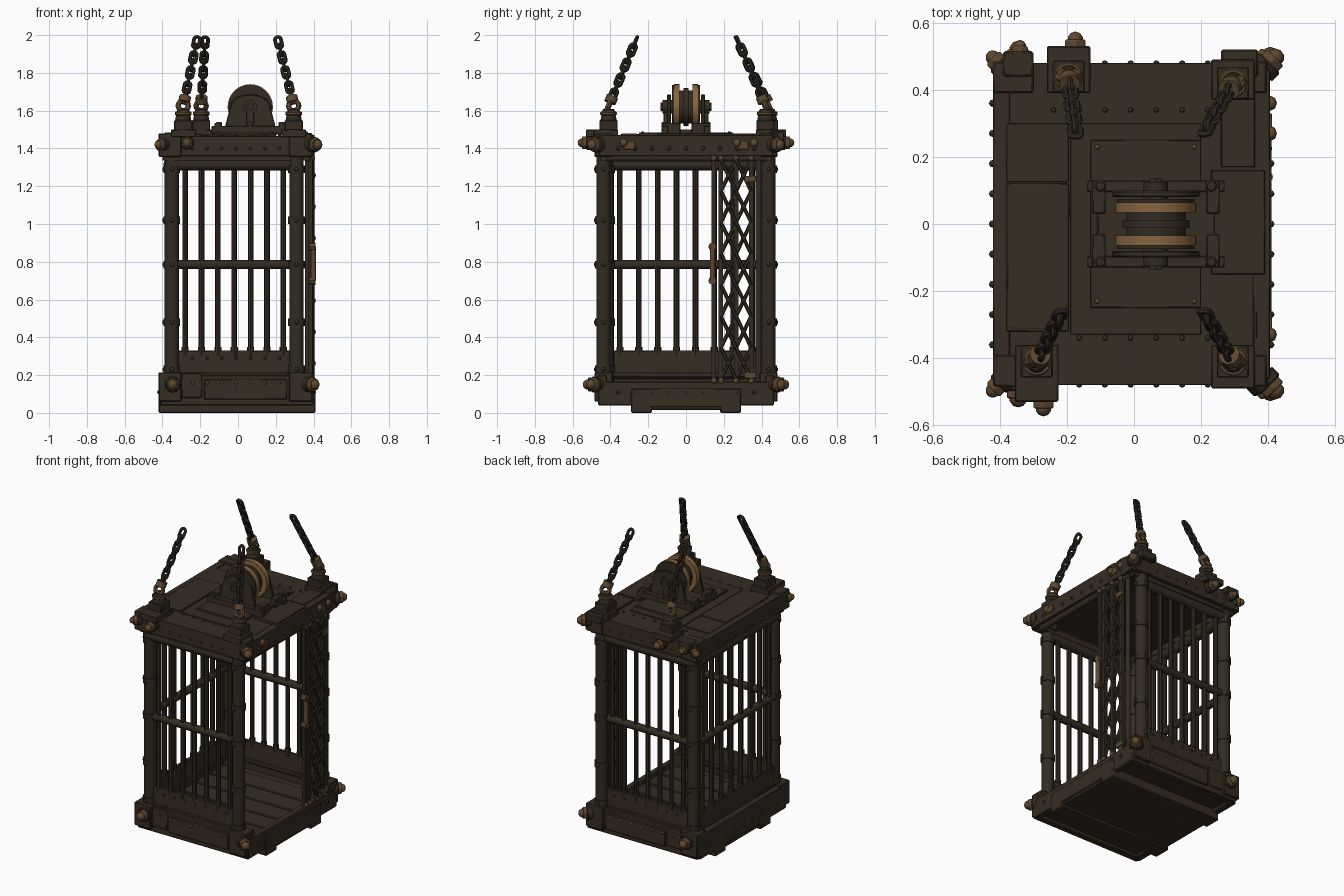
import bpy, bmesh, math
from mathutils import Vector, Matrix

if "Cube" in bpy.data.objects:
    bpy.data.objects.remove(bpy.data.objects["Cube"])

PLATE, IRON, CHAIN, WORN, BRASS = range(5)
COLOURS = [("brown plate", (0.037, 0.026, 0.016)), ("dark iron", (0.032, 0.024, 0.015)),
           ("chain steel", (0.028, 0.022, 0.015)), ("worn bronze", (0.11, 0.064, 0.029)),
           ("bright bronze", (0.24, 0.13, 0.052))]
MATS = []
for label, rgb in COLOURS:
    m = bpy.data.materials.new(label)
    m.use_nodes = True
    m.diffuse_color = (*rgb, 1)
    m.node_tree.nodes["Principled BSDF"].inputs["Base Color"].default_value = (*rgb, 1)
    MATS.append(m)


class Part:
    """Collects primitives in one mesh object."""
    def __init__(self, name):
        self.name, self.bm = name, bmesh.new()

    def paint(self, verts, mat):
        for f in {f for v in verts for f in v.link_faces}:
            f.material_index = mat

    def box(self, x, y, z, mat=PLATE):
        size = [b - a for a, b in (x, y, z)]
        mid = [(a + b) / 2 for a, b in (x, y, z)]
        mtx = Matrix.Translation(mid) @ Matrix.Diagonal((*size, 1))
        self.paint(bmesh.ops.create_cube(self.bm, size=1, matrix=mtx)["verts"], mat)

    def rod(self, a, b, r, mat=IRON, sides=12, r2=None):
        a, b = Vector(a), Vector(b)
        turn = (b - a).to_track_quat("Z", "Y").to_matrix().to_4x4()
        mtx = Matrix.Translation((a + b) / 2) @ turn
        res = bmesh.ops.create_cone(self.bm, cap_ends=True, segments=sides, radius1=r,
                                    radius2=r if r2 is None else r2, depth=(b - a).length, matrix=mtx)
        self.paint(res["verts"], mat)

    def ball(self, p, size, mat=IRON, u=8, v=6):
        mtx = Matrix.Translation(p) @ Matrix.Diagonal((*size, 1))
        self.paint(bmesh.ops.create_uvsphere(self.bm, u_segments=u, v_segments=v, radius=1, matrix=mtx)["verts"], mat)

    def bolt(self, p, out, r=.043):
        # flange, hexagonal nut and domed end
        p, out = Vector(p), Vector(out).normalized()
        self.rod(p - out * .03, p + out * .008, r, IRON, 12)
        self.rod(p, p + out * .03, r * .92, WORN, 6)
        self.ball(p + out * .03, (r * .62,) * 3, WORN, 10, 8)

    def link(self, centre, along, across, radius, half, wire, mat=CHAIN, n=16, k=6):
        # stadium-shaped loop; half = 0 gives a round ring
        normal, rings = along.cross(across), []
        for i in range(n):
            t = (i + 0.5) * math.tau / n
            out = across * math.cos(t) + along * math.sin(t)
            c = centre + out * radius + along * math.copysign(half, math.sin(t))
            rings.append([self.bm.verts.new(c + wire * (out * math.cos(s) + normal * math.sin(s)))
                          for s in (j * math.tau / k for j in range(k))])
        for i in range(n):
            p, q = rings[i], rings[(i + 1) % n]
            for j in range(k):
                f = self.bm.faces.new((p[j], p[(j + 1) % k], q[(j + 1) % k], q[j]))
                f.material_index = mat

    def profile(self, pts, y0, y1, mat=PLATE):
        f = self.bm.faces.new([self.bm.verts.new((x, y0, z)) for x, z in pts])
        ext = bmesh.ops.extrude_face_region(self.bm, geom=[f])["geom"]
        top = [g for g in ext if isinstance(g, bmesh.types.BMVert)]
        bmesh.ops.translate(self.bm, verts=top, vec=(0, y1 - y0, 0))
        self.paint(top, mat)

    def done(self, bevel=0):
        bmesh.ops.recalc_face_normals(self.bm, faces=self.bm.faces)
        mesh = bpy.data.meshes.new(self.name)
        self.bm.to_mesh(mesh)
        self.bm.free()
        for m in MATS:
            mesh.materials.append(m)
        ob = bpy.data.objects.new(self.name, mesh)
        bpy.context.collection.objects.link(ob)
        bpy.ops.object.select_all(action="DESELECT")
        ob.select_set(True)
        bpy.context.view_layer.objects.active = ob
        bpy.ops.object.shade_smooth_by_angle(angle=math.radians(40))
        if bevel:
            mod = ob.modifiers.new("edge_bevel", "BEVEL")
            mod.width, mod.limit_method, mod.angle_limit = bevel, "ANGLE", math.radians(50)


def spread(a, b, n):
    return [a + (b - a) * i / (n - 1) for i in range(n)]


SIDES = (-1, 1)

# Floor and underframe
p = Part("floor_base")
p.box((-.40, .39), (-.45, .45), (.06, .14))
p.box((-.41, .40), (-.29, .29), (.015, .07))
p.box((.39, .41), (-.29, .29), (.03, .13))
for s in SIDES:
    p.box((-.42, .41), sorted((s * .18, s * .29)), (0, .05))
    p.box((-.41, .40), sorted((s * .42, s * .465)), (.04, .20))
    p.box((-.18, .26), sorted((s * .46, s * .475)), (.07, .18))
    p.box((-.30, -.19), sorted((s * .46, s * .472)), (.08, .21))
p.box((-.42, -.375), (-.45, .45), (.04, .20))
p.box((.36, .40), (-.45, .45), (.04, .165))
for y in spread(-.3, .3, 5):
    p.box((-.37, .35), (y - .07, y + .07), (.13, .147))
p.done(.005)

# Low wall panels below the bars
p = Part("lower_panels")
for s in SIDES:
    p.box((-.34, .29), sorted((s * .415, s * .435)), (.18, .33))
    p.box((-.32, .27), sorted((s * .405, s * .445)), (.19, .215))
p.box((-.375, -.35), (-.41, .41), (.18, .33))
p.box((-.385, -.34), (-.40, .40), (.19, .215))
p.done(.004)

# Roof: slab, rim beams, overlapping plates and worn seams
p = Part("roof")
p.box((-.40, .38), (-.46, .46), (1.40, 1.465))
for s in SIDES:
    p.box((-.42, .40), sorted((s * .43, s * .48)), (1.36, 1.465))
    p.box((-.40, .38), sorted((s * .40, s * .455)), (1.335, 1.37))
p.box((-.42, -.37), (-.46, .46), (1.36, 1.47))
p.box((.355, .405), (-.46, .46), (1.36, 1.47))
p.box((-.38, -.195), (-.32, .12), (1.45, 1.477))
p.box((-.38, -.195), (.125, .30), (1.45, 1.473))
p.box((-.19, .20), (-.33, .30), (1.45, 1.473))
p.box((-.13, .20), (-.25, .25), (1.46, 1.485))
p.box((.23, .39), (-.15, .16), (1.45, 1.482))
p.box((.26, .36), (.17, .40), (1.45, 1.478))
for y in (-.30, .30):
    p.box((.40, .411), (y - .03, y + .03), (1.395, 1.435), WORN)
for y in (-.31, .12):
    p.box((-.37, -.22), (y - .002, y + .002), (1.475, 1.479), WORN)
for x, y in ((-.193, .06), (.365, -.30), (-.378, -.16)):
    p.box((x - .002, x + .002), (y - .04, y + .04), (1.46, 1.479), WORN)
p.done(.005)

# Corner posts with ring collars
p = Part("corner_posts")
for s in SIDES:
    for x, y in ((-.35, s * .42), (.31, s * .437)):
        p.rod((x, y, .12), (x, y, 1.38), .038, IRON, 16)
        for z in (.23, .48, .785, 1.02, 1.29):
            p.rod((x, y, z - .02), (x, y, z + .02), .044, IRON, 16)
            p.ball((x, y + s * .043, z), (.012, .008, .012))
            p.ball((x + math.copysign(.043, x), y, z), (.008, .012, .012))
p.rod((.37, .385, .1), (.37, .385, 1.38), .016)
p.done()

# Bars with horizontal rails on three walls
p = Part("cage_bars")
RAILS = ((.785, .024), (1.315, .032))
for s in SIDES:
    for x in spread(-.28, .24, 7):
        p.rod((x, s * .425, .30), (x, s * .425, 1.36), .015, IRON, 8)
        p.rod((x, s * .425, .325), (x, s * .425, .35), .019, IRON, 8)
    for z, r in RAILS:
        p.rod((-.35, s * .425, z), (.31, s * .425, z), r)
for y in spread(-.35, .35, 8):
    p.rod((-.363, y, .30), (-.363, y, 1.36), .015, IRON, 8)
    p.rod((-.363, y, .325), (-.363, y, .35), .019, IRON, 8)
for z, r in RAILS:
    p.rod((-.363, -.43, z), (-.363, .43, z), r)
p.rod((.37, -.42, 1.35), (.37, .42, 1.35), .02)
p.done()

# Folded lattice gate with handle
p = Part("folding_gate")
GY = (.185, .265, .345)
for y in GY + (.148,):
    p.box((.372, .395), (y - .012, y + .012), (.16, 1.36), IRON)
    for z in (.17, 1.35):
        p.ball((.396, y, z), (.012, .016, .016), WORN)
ZS = spread(.18, 1.34, 8)
for y0, y1 in zip(GY, GY[1:]):
    for z0, z1 in zip(ZS, ZS[1:]):
        p.rod((.385, y0, z0), (.385, y1, z1), .010, IRON, 6)
        p.rod((.396, y1, z0), (.396, y0, z1), .010, IRON, 6)
        p.ball((.402, (y0 + y1) / 2, (z0 + z1) / 2), (.01, .014, .014))
p.rod((.40, .14, .70), (.40, .14, .88), .014, WORN)
for z in (.70, .88):
    p.rod((.375, .14, z), (.41, .14, z), .022, WORN, 8)
for z in (.20, 1.24):
    p.box((.39, .405), (.31, .37), (z - .015, z + .015), WORN)
p.done()

# Corner brackets, each with one bolt on its outer corner
p = Part("corner_brackets")
for s in SIDES:
    for x0, x1, side in ((-.42, -.30, -1), (.27, .395, 1)):
        p.box((x0, x1), sorted((s * .39, s * .485)), (.06, .215))
        p.box((x0, x1), sorted((s * .39, s * .485)), (1.355, 1.48))
        p.bolt((side * .40, s * .475, 1.42), (side, s, 0), .043 if side > 0 else .035)
    p.bolt((.385, s * .48, .15), (1, s, 0))
    p.bolt((-.345, s * .49, .15), (0, s, 0))
p.box((.26, .37), (.44, .52), (1.44, 1.49))
p.box((-.39, -.30), (.44, .515), (1.44, 1.485))
p.bolt((-.34, .50, 1.43), (0, 1, 0), .03)
p.done(.005)

# Rivets along the beams and roof
p = Part("rivets")
for s in SIDES:
    for x in spread(-.24, .22, 7):
        p.ball((x, s * .48, 1.40), (.009, .008, .009))
        p.ball((x, s * .475, .16), (.009, .008, .009), WORN)
        p.ball((x, s * .437, .29), (.008, .007, .008))
        p.ball((x, s * .34, 1.468), (.008, .008, .008))
    for y in spread(-.36, .36, 9):
        p.ball((s * .405 - .008, y, .11), (.016, .012, .012))
        p.ball((s * .41 - .007, y, 1.40), (.016, .012, .012))
for y in (-.33, .27, .36):
    p.ball((.408, y, 1.43), (.018, .022, .022), WORN)
for x in (-.11, .18):
    for y in spread(-.23, .23, 4):
        p.ball((x, y, 1.485), (.008, .008, .006), WORN)
p.done()

# Pulley on top: mount, side cheeks, grooved wheel and axle
CX, CZ = .065, 1.62
p = Part("pulley_mount")
p.box((-.11, .24), (-.12, .12), (1.475, 1.50))
cheek = [(CX + .105 * math.cos(t), CZ + .005 + .06 * math.sin(t)) for t in spread(0, math.pi, 11)]
cheek += [(CX - .13, 1.53), (CX - .13, 1.49), (CX + .13, 1.49), (CX + .13, 1.53)]
for s in SIDES:
    p.profile(cheek, s * .08, s * .10)
    p.box((-.14, .27), sorted((s * .095, s * .13)), (1.475, 1.52))
    p.box((CX - .02, CX + .02), sorted((s * .09, s * .12)), (1.50, 1.60))
    for x in (-.10, CX, .23):
        p.rod((x, s * .113, 1.51), (x, s * .113, 1.54), .018, IRON, 6)
    for x in (-.125, .215):
        p.box((x, x + .04), sorted((s * .03, s * .13)), (1.475, 1.535))
p.done(.004)

p = Part("pulley_wheel")
p.rod((CX, -.07, CZ), (CX, .07, CZ), .088, IRON, 32)
p.rod((CX, -.012, CZ), (CX, .012, CZ), .10, IRON, 32)
for s in SIDES:
    p.rod((CX, s * .064, CZ), (CX, s * .074, CZ), .115, IRON, 32)
    p.rod((CX, s * .034, CZ), (CX, s * .064, CZ), .12, BRASS, 32)
    p.rod((CX, s * .07, CZ), (CX, s * .125, CZ), .036, IRON, 16)
    p.rod((CX, s * .125, CZ), (CX, s * .135, CZ), .022, IRON, 6)
p.done()

# Four suspension chains with anchors
ANCHORS = {"front_right": (-.29, -.41, -.22, -.27, .53), "front_left": (.295, -.41, .215, -.27, .49),
           "back_left": (.295, .42, .215, .28, .49), "back_right": (-.195, .44, -.175, .275, .53)}
for name, (x, y, tx, ty, edge) in ANCHORS.items():
    s = math.copysign(1, y)
    p = Part("chain_anchor_" + name)
    p.box((x - .065, x + .065), sorted((y - s * .05, s * edge)), (1.46, 1.50))
    p.box((x - .048, x + .048), (y - .048, y + .048), (1.49, 1.55), IRON)
    p.rod((x, y, 1.54), (x, y, 1.61), .045, IRON, 12, .03)
    p.rod((x, y, 1.575), (x, y, 1.595), .044, WORN, 12)
    if x < 0:
        p.bolt((x + .02, s * .52, 1.43), (0, s, 0), .038)
    p.done(.004)

    start, end = Vector((x, y, 1.625)), Vector((tx, ty, 1.961))
    along = (end - start).normalized()
    across = along.cross(Vector((0, 1, 0))).normalized()
    other = along.cross(across)
    p = Part("chain_" + name)
    p.link(start, along, across, .027, 0, .014, WORN)
    p.rod(start + along * .02, start + along * .055, .032, WORN, 10)
    for i in range(8):
        p.link(end - along * .044 * i, along, other if i % 2 else across, .016, .016, .010)
    p.done()
